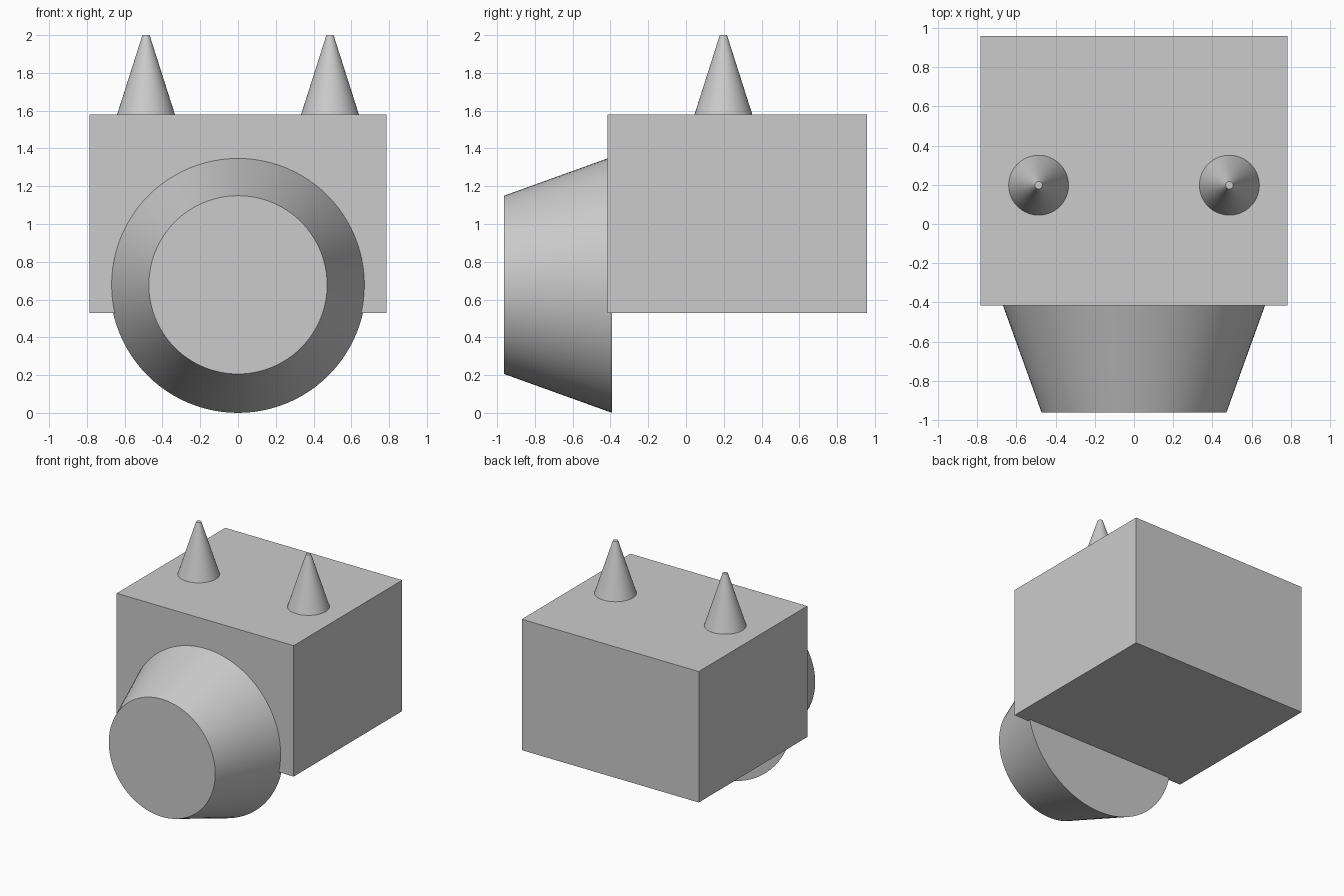
import bpy
import math

cube = bpy.data.objects.get("Cube")
if cube:
    bpy.data.objects.remove(cube, do_unlink=True)

GREY = (0.6, 0.6, 0.6, 1.0)
grey = bpy.data.materials.new("plain grey")
grey.use_nodes = True
grey.diffuse_color = GREY
grey.node_tree.nodes["Principled BSDF"].inputs["Base Color"].default_value = GREY


def finish(name, smooth=False):
    ob = bpy.context.object
    ob.name = name
    ob.data.materials.append(grey)
    if smooth:
        bpy.ops.object.shade_smooth_by_angle(angle=math.radians(30))
    return ob


def cone(name, base_radius, tip_radius, depth, location, rotation=(0, 0, 0), sides=64):
    bpy.ops.mesh.primitive_cone_add(vertices=sides, radius1=base_radius, radius2=tip_radius,
                                    depth=depth, location=location, rotation=rotation)
    return finish(name, smooth=True)


# Box-shaped head
bpy.ops.mesh.primitive_cube_add(size=1, location=(0, 0.272, 1.055))
bpy.context.object.scale = (1.57, 1.375, 1.05)
bpy.ops.object.transform_apply(location=False, rotation=False, scale=True)
finish("head")

# Tapered snout, narrowing toward the front
cone("snout", 0.678, 0.472, 0.572, (0, -0.677, 0.678), (math.pi / 2, 0, 0), sides=96)

# Pair of pointed ears with small blunt tips
for side, x in (("left", 0.487), ("right", -0.487)):
    cone(side + "_ear", 0.153, 0.019, 0.42, (x, 0.198, 1.79))
